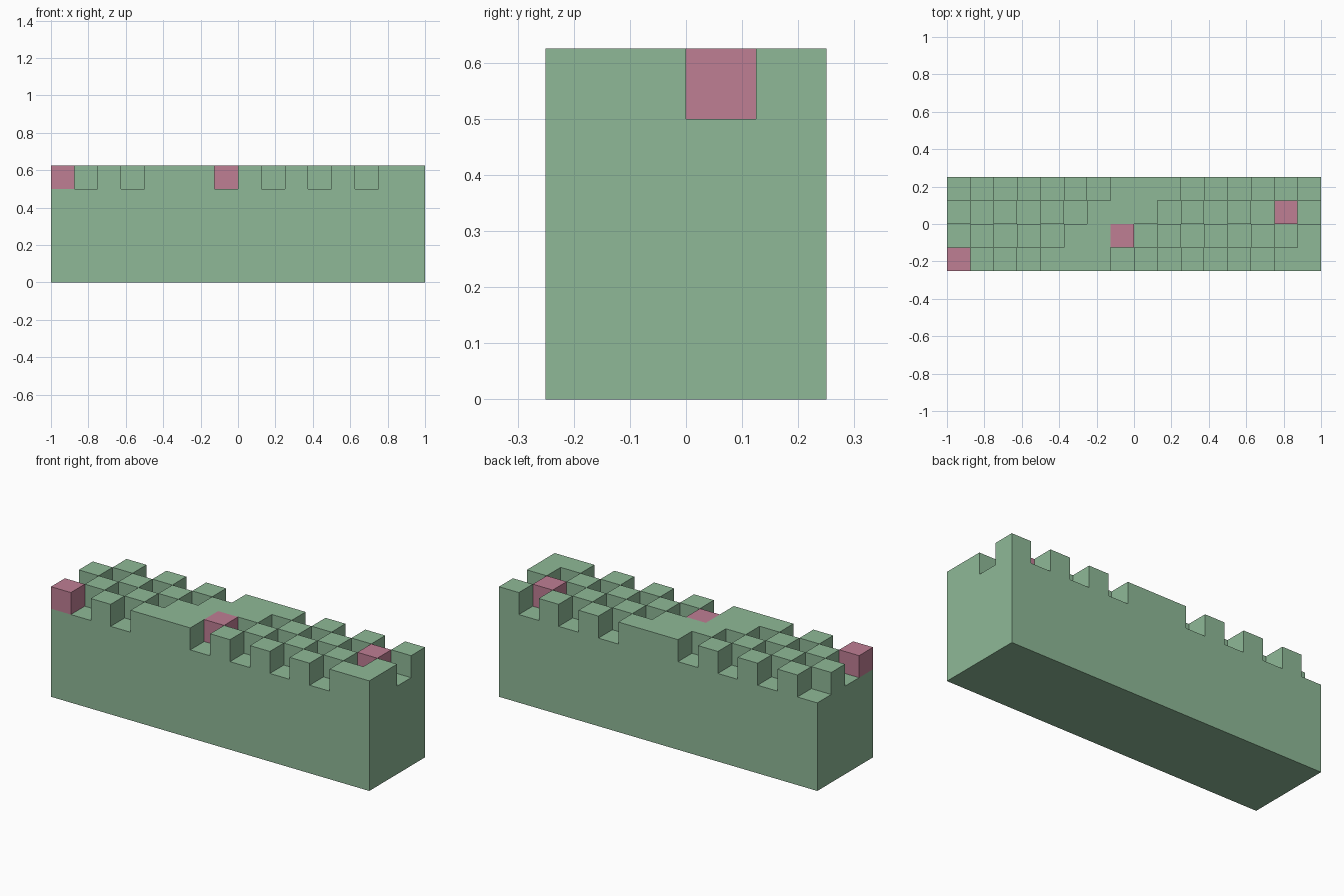
import bpy, bmesh
from mathutils import Matrix, Vector

cube = bpy.data.objects.get("Cube")
if cube:
    bpy.data.objects.remove(cube, do_unlink=True)

COLS, ROWS = 16, 4
CELL = 2 / COLS
BASE = 4 * CELL
ACCENTS = {(0, 0), (7, 1), (14, 2)}


def material(name, color):
    mat = bpy.data.materials.new(name)
    mat.use_nodes = True
    mat.diffuse_color = color
    mat.node_tree.nodes["Principled BSDF"].inputs["Base Color"].default_value = color
    return mat


def cell_of(point):
    return int((point.x + 1) // CELL), int((point.y + ROWS * CELL / 2) // CELL)


def is_raised(col, row):
    # checkerboard, with a filled diagonal ridge and one filled corner
    return (col + row) % 2 == 0 or col == row + 5 or (col, row) == (COLS - 1, 0)


bm = bmesh.new()

# Tiled top of the base
bmesh.ops.create_grid(bm, x_segments=COLS, y_segments=ROWS, size=1,
                      matrix=Matrix.Diagonal((1, ROWS / COLS, 1, 1)))
bmesh.ops.translate(bm, verts=bm.verts[:], vec=(0, 0, BASE))
tiles = bm.faces[:]

# Sides and bottom of the base
rim = [e for e in bm.edges if e.is_boundary]
skirt = bmesh.ops.extrude_edge_only(bm, edges=rim)["geom"]
for v in skirt:
    if isinstance(v, bmesh.types.BMVert):
        v.co.z = 0
bmesh.ops.holes_fill(bm, edges=[e for e in bm.edges if e.is_boundary], sides=0)
bmesh.ops.recalc_face_normals(bm, faces=bm.faces[:])

# Raised blocks
raised = [f for f in tiles if is_raised(*cell_of(f.calc_center_median()))]
blocks = bmesh.ops.extrude_face_region(bm, geom=raised)["geom"]
bmesh.ops.translate(bm, verts=[g for g in blocks if isinstance(g, bmesh.types.BMVert)],
                    vec=Vector((0, 0, CELL)))
bmesh.ops.delete(bm, geom=[f for f in raised if f.is_valid
                           and abs(f.calc_center_median().z - BASE) < 0.001],
                 context="FACES_ONLY")
bm.normal_update()

# Accent colour on every face of the chosen blocks
for f in bm.faces:
    inside = f.calc_center_median() - f.normal * 0.01
    if inside.z > BASE and cell_of(inside) in ACCENTS:
        f.material_index = 1

mesh = bpy.data.meshes.new("notched_block")
bm.to_mesh(mesh)
bm.free()
mesh.materials.append(material("soft green", (0.273, 0.485, 0.31, 1)))
mesh.materials.append(material("dusty pink", (0.52, 0.21, 0.296, 1)))
bpy.context.collection.objects.link(bpy.data.objects.new("notched_block", mesh))
